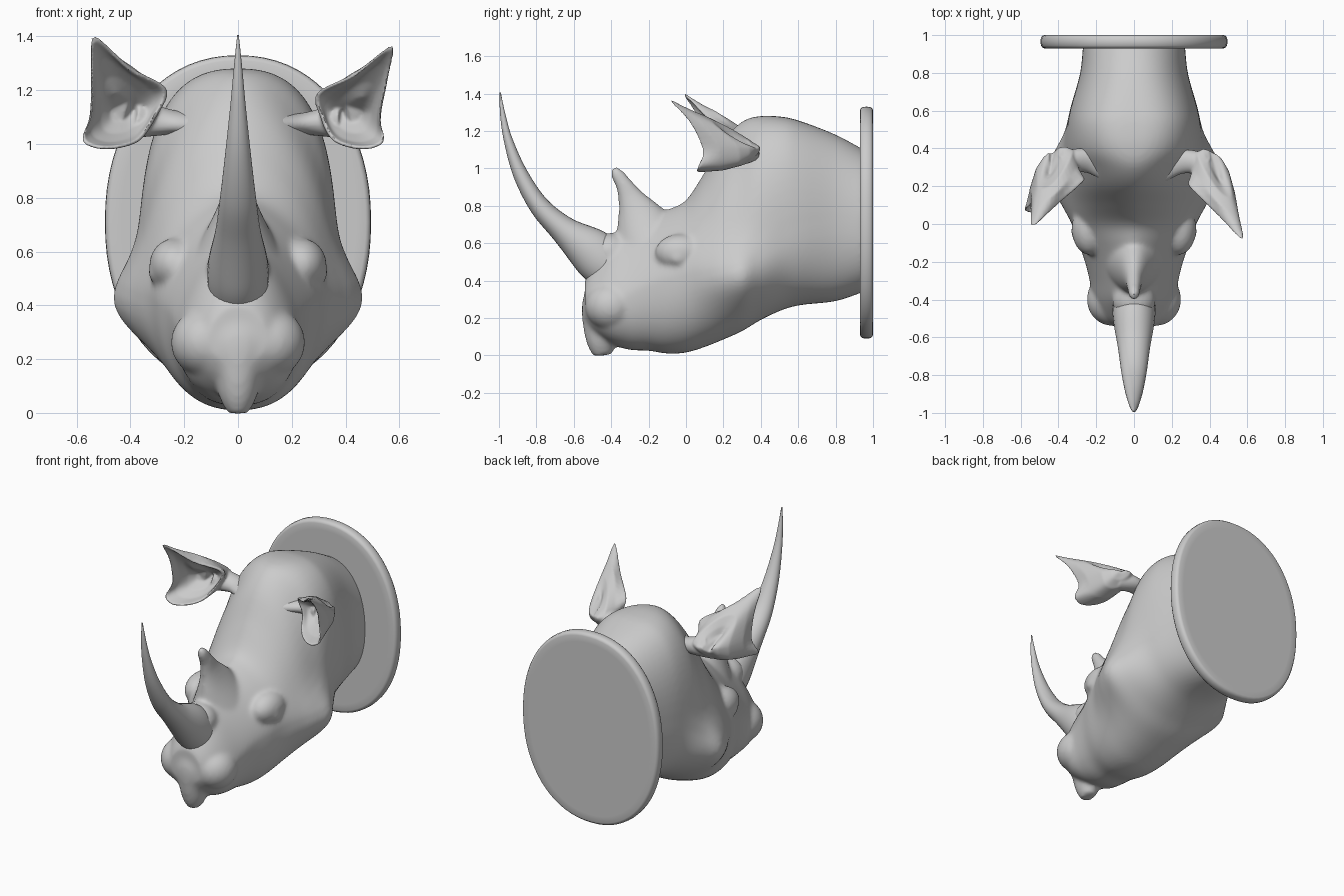
import bpy, bmesh, math
from mathutils import Vector

if "Cube" in bpy.data.objects:
    bpy.data.objects.remove(bpy.data.objects["Cube"])

grey = bpy.data.materials.new("matte grey")
grey.use_nodes = True
tone = (0.6, 0.6, 0.6, 1)
grey.diffuse_color = tone
grey.node_tree.nodes["Principled BSDF"].inputs["Base Color"].default_value = tone


def spline(keys, steps, closed=False):
    """Catmull-Rom samples through tuples of any length."""
    n, out = len(keys), []
    pick = lambda i: keys[i % n] if closed else keys[min(max(i, 0), n - 1)]
    for i in range(n if closed else n - 1):
        corners = [pick(i + k) for k in (-1, 0, 1, 2)]
        for j in range(steps):
            t = j / steps
            out.append([q + t / 2 * (r - p + t * (2 * p - 5 * q + 4 * r - s + t * (3 * (q - r) + s - p)))
                        for p, q, r, s in zip(*corners)])
    if not closed:
        out.append(list(keys[-1]))
    return out


def loft(bm, rings):
    """Skin a list of equal rings and cap both ends."""
    loops = [[bm.verts.new(p) for p in ring] for ring in rings]
    n = len(loops[0])
    faces = [bm.faces.new((a[i], a[(i + 1) % n], b[(i + 1) % n], b[i]))
             for a, b in zip(loops, loops[1:]) for i in range(n)]
    faces += [bm.faces.new(loops[0][::-1]), bm.faces.new(loops[-1])]
    bmesh.ops.recalc_face_normals(bm, faces=faces)


def tube(bm, keys, sides=28):
    """Tapering tube; each key is x, y, z, side radius, other radius."""
    pts = spline(keys, 8)
    rings = []
    for i, p in enumerate(pts):
        c = Vector(p[:3])
        t = (Vector(pts[min(i + 1, len(pts) - 1)][:3]) - Vector(pts[max(i - 1, 0)][:3])).normalized()
        side = Vector((1, 0, 0)) if abs(keys[-1][0] - keys[0][0]) < 0.1 else Vector((0, 0, 1))
        up = t.cross(side).normalized()
        angles = [math.tau * k / sides for k in range(sides)]
        rings.append([c + side * p[3] * math.cos(a) + up * p[4] * math.sin(a) for a in angles])
    loft(bm, rings)


def blob(bm, centre, radii):
    """Ellipsoid."""
    made = bmesh.ops.create_uvsphere(bm, u_segments=32, v_segments=20, radius=1)["verts"]
    for v in made:
        v.co = Vector([c + r * q for c, r, q in zip(centre, radii, v.co)])


def finish(bm, name, voxel=0, smooth=0):
    mesh = bpy.data.meshes.new(name)
    bm.to_mesh(mesh)
    bm.free()
    ob = bpy.data.objects.new(name, mesh)
    bpy.context.collection.objects.link(ob)
    mesh.materials.append(grey)
    bpy.ops.object.select_all(action="DESELECT")
    bpy.context.view_layer.objects.active = ob
    ob.select_set(True)
    if voxel:
        m = ob.modifiers.new("blend", "REMESH")
        m.mode, m.voxel_size, m.use_smooth_shade = "VOXEL", voxel, True
        bpy.ops.object.modifier_apply(modifier=m.name)
        m = ob.modifiers.new("soften", "SMOOTH")
        m.factor, m.iterations = 0.5, smooth
        bpy.ops.object.modifier_apply(modifier=m.name)
    bpy.ops.object.shade_smooth_by_angle(angle=math.radians(50))


# Head and neck: y, bottom, top, half width, height of widest point, upper roundness, jowl
sections = [
    (0.95, 0.34, 1.10, 0.27, 0.70, 2.1, 0), (0.8, 0.29, 1.18, 0.285, 0.70, 2.3, 0),
    (0.62, 0.27, 1.25, 0.335, 0.66, 2.6, 0), (0.52, 0.245, 1.275, 0.355, 0.62, 2.7, 0.01),
    (0.4, 0.19, 1.28, 0.37, 0.55, 2.4, 0.055), (0.3, 0.13, 1.25, 0.37, 0.5, 1.95, 0.1),
    (0.2, 0.085, 1.15, 0.36, 0.48, 1.8, 0.08), (0.1, 0.045, 0.98, 0.34, 0.46, 1.75, 0.045),
    (0, 0.015, 0.83, 0.32, 0.44, 1.7, 0.01), (-0.1, 0.01, 0.78, 0.295, 0.41, 1.55, 0),
    (-0.2, 0.025, 0.74, 0.26, 0.38, 1.45, 0), (-0.3, 0.03, 0.70, 0.235, 0.33, 1.4, 0),
    (-0.4, 0.06, 0.64, 0.22, 0.27, 1.4, 0), (-0.49, 0.12, 0.5, 0.17, 0.27, 1.6, 0),
    (-0.54, 0.18, 0.40, 0.11, 0.28, 2, 0),
]
bm = bmesh.new()
rings = []
for y, low, high, w, mid, power, jowl in spline(sections, 5):
    ring = []
    for k in range(64):
        a = math.tau * k / 64
        c, s = math.cos(a), math.sin(a)
        e = 2 / (power if s > 0 else 2.3)
        z = mid + (high - mid if s > 0 else mid - low) * math.copysign(abs(s) ** e, s)
        bulge = jowl * math.exp(-((z - 0.41) / 0.17) ** 2)
        x = math.copysign(w * abs(c) ** e + bulge * abs(c) ** 0.5, c) if abs(c) > 1e-6 else 0
        ring.append((x, y, z))
    rings.append(ring)
loft(bm, rings)
for side in (-1, 1):
    blob(bm, (side * 0.235, -0.025, 0.55), (0.095, 0.14, 0.10))   # brow and eye socket
    blob(bm, (side * 0.295, -0.04, 0.52), (0.04, 0.05, 0.04))     # eye
    blob(bm, (side * 0.115, -0.40, 0.262), (0.135, 0.14, 0.13))   # nostril
# Muzzle tapering down to a beaked lip
tube(bm, [(0, -0.41, 0.40, 0.12, 0.10), (0, -0.44, 0.27, 0.16, 0.115), (0, -0.45, 0.15, 0.095, 0.1),
          (0, -0.45, 0.06, 0.07, 0.078), (0, -0.445, 0.0, 0.04, 0.05)])
# Skin collar around the front horn
blob(bm, (0, -0.405, 0.55), (0.115, 0.11, 0.105))
# Short rear horn grows out of the skin
tube(bm, [(0, -0.17, 0.54, 0.19, 0.22), (0, -0.24, 0.72, 0.095, 0.14), (0, -0.29, 0.83, 0.052, 0.077),
          (0, -0.33, 0.91, 0.038, 0.047), (0, -0.368, 0.97, 0.03, 0.035), (0, -0.384, 1.005, 0.014, 0.016)])
finish(bm, "head", 0.012, 12)

# Long front horn
bm = bmesh.new()
tube(bm, [(0, -0.34, 0.43, 0.09, 0.11), (0, -0.42, 0.48, 0.112, 0.13), (0, -0.51, 0.56, 0.11, 0.125),
          (0, -0.655, 0.672, 0.085, 0.075), (0, -0.785, 0.80, 0.067, 0.054), (0, -0.885, 0.97, 0.047, 0.04),
          (0, -0.95, 1.15, 0.028, 0.024), (0, -0.98, 1.29, 0.015, 0.014), (0, -0.993, 1.405, 0.003, 0.003)])
finish(bm, "front_horn")

# Ears: cupped shell opening forward, on a curved stalk
rim_keys = [(0.575, -0.085, 1.37), (0.43, 0.06, 1.26), (0.29, 0.20, 1.19), (0.31, 0.22, 1.09),
            (0.345, 0.16, 1.02), (0.40, 0.10, 0.99), (0.48, 0.06, 0.98), (0.545, 0.07, 1.01),
            (0.53, 0.09, 1.10), (0.56, 0.02, 1.25)]
rim = [Vector(p) for p in spline(rim_keys, 5, True)]
count = len(rim)
centre = sum(rim, Vector()) / count
soft_rim = [sum((rim[(i + k) % count] for k in range(-6, 7)), Vector()) / 13 for i in range(count)]
back = Vector((-0.08, 1, -0.04))
# Shell rings, outside then inside: depth and scale
shell = [(0.28, 0.2), (0.26, 0.45), (0.21, 0.75), (0.11, 0.97), (0.05, 0.99), (0.0, 1.0),
         (-0.005, 0.92), (0.06, 0.83), (0.12, 0.6), (0.16, 0.3)]


def ear_point(i, depth, scale):
    p = rim[i].lerp(soft_rim[i], min(1, max(0, depth / 0.11)))
    thin = 1 - 0.6 * min(1, max(0, (p.z - centre.z) / 0.27))
    return centre + back * depth * thin + (p - centre) * scale


for name, side in (("left_ear", 1), ("right_ear", -1)):
    bm = bmesh.new()
    loft(bm, [[ear_point(i, d, s) for i in range(count)] for d, s in shell])
    tube(bm, [(0.13, 0.27, 1.07, 0.04, 0.06), (0.22, 0.32, 1.075, 0.038, 0.062),
              (0.30, 0.33, 1.08, 0.05, 0.062), (0.39, 0.305, 1.09, 0.07, 0.06)])
    if side < 0:
        # The right ear is pricked slightly higher
        for v in bm.verts:
            k = max(0, (v.co.z - 1.05) / 0.31)
            out = max(0, (v.co.x - 0.25) / 0.3)
            v.co += Vector((0.035 * out - 0.075 * k, 0.07 * k, 0.035 * k))
            v.co.x *= -1
        bmesh.ops.reverse_faces(bm, faces=bm.faces)
    finish(bm, name, 0.006, 8)

# Oval wall plaque with a rounded edge
bm = bmesh.new()
rings = []
for y, inset in ((0.93, 0.06), (0.93, 0.02), (0.934, 0.01), (0.945, 0.002), (0.965, 0),
                 (0.985, 0.002), (0.996, 0.01), (1.0, 0.02), (1.0, 0.06)):
    ring = []
    for k in range(72):
        a = math.tau * k / 72
        c, s = math.cos(a), math.sin(a)
        ring.append(((0.495 - inset) * math.copysign(abs(c) ** 0.93, c), y,
                     0.71 + (0.62 - inset) * math.copysign(abs(s) ** 0.93, s)))
    rings.append(ring)
loft(bm, rings)
finish(bm, "wall_plaque")
